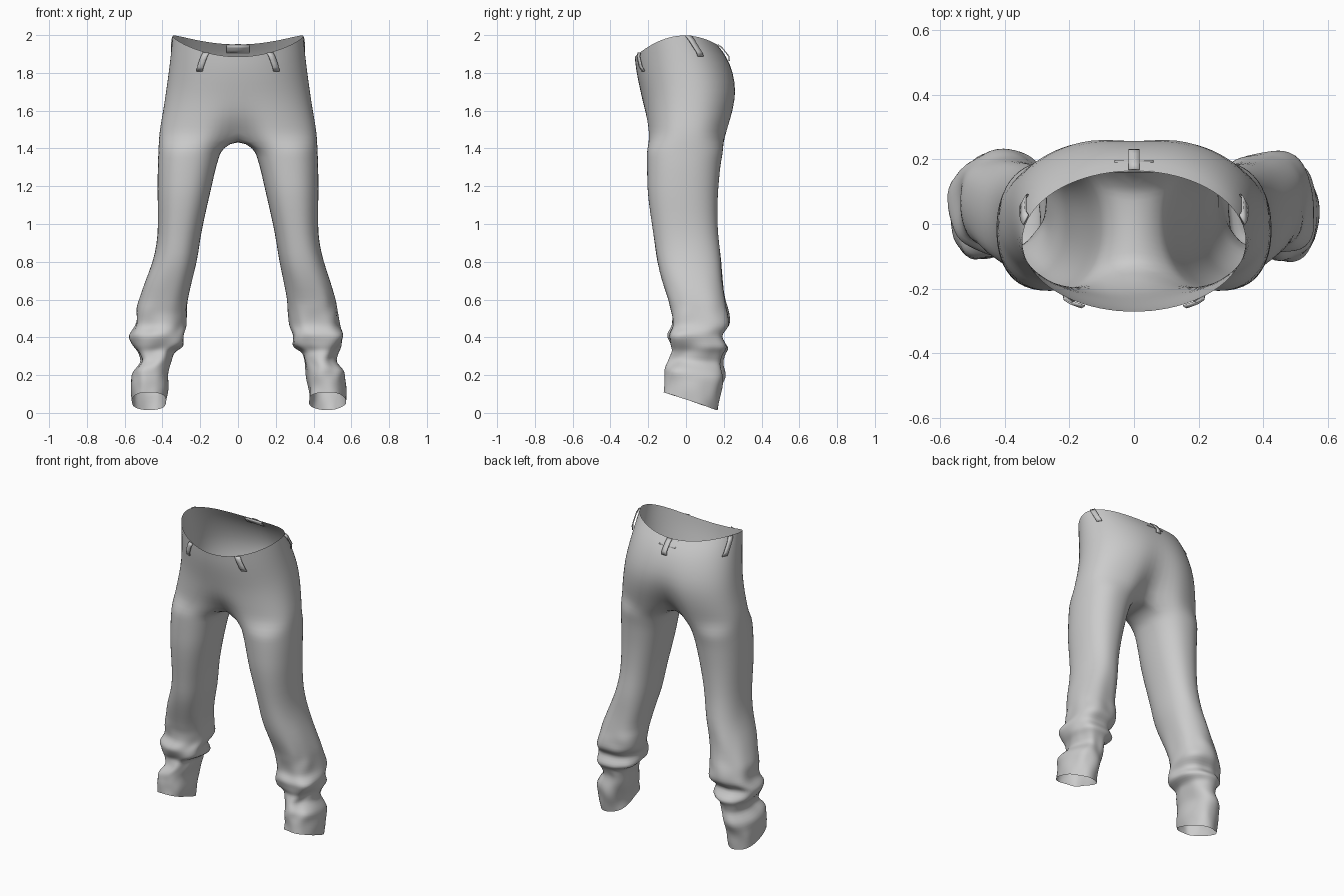
import bpy, bmesh
from math import sin, cos, pi, exp, radians
from mathutils import Vector, noise

if "Cube" in bpy.data.objects:
    bpy.data.objects.remove(bpy.data.objects["Cube"])

# Seat rows: z front, z side, z back, half width, y front, y back, front dent, back dent
SEAT = [
    (1.885, 1.995, 1.95, .347, -.272, .165, 0, 0),
    (1.82, 1.90, 1.89, .356, -.266, .217, 0, .003),
    (1.74, 1.80, 1.80, .368, -.25, .257, 0, .006),
    (1.66, 1.70, 1.70, .382, -.232, .278, 0, .015),
    (1.58, 1.60, 1.60, .397, -.222, .264, .01, .04),
    (1.51, 1.52, 1.52, .412, -.213, .24, .05, .08),
    (1.46, 1.46, 1.46, .419, -.211, .222, .10, .13)]
# Leg rows: z, x inner, x outer, y front, y back, hem tilt
LEG = [
    (1.40, .085, .422, -.209, .2, 0),
    (1.30, .116, .426, -.208, .182, 0),
    (1.15, .15, .427, -.204, .169, 0),
    (1.0, .185, .423, -.182, .166, 0),
    (.9, .203, .43, -.166, .176, 0),
    (.8, .217, .451, -.153, .188, 0),
    (.7, .242, .491, -.128, .194, 0),
    (.6, .261, .523, -.098, .208, 0),
    (.53, .268, .537, -.08, .224, 0),
    (.46, .272, .546, -.073, .232, 0),
    (.41, .288, .57, -.096, .185, .02),
    (.355, .278, .556, -.085, .228, .05),
    (.32, .34, .53, -.068, .205, .06),
    (.27, .352, .512, -.08, .19, .08),
    (.21, .366, .565, -.108, .202, .15),
    (.14, .37, .57, -.115, .18, .25),
    (.062, .374, .567, -.112, .166, .36)]
M, K = 20, 6          # segments round the outside, and across the inseam


def spow(v, p):
    return (abs(v) ** p) * (1 if v >= 0 else -1)


def lerp(a, b, f):
    return [p + (q - p) * f for p, q in zip(a, b)]


def seat_point(v, t):
    """Point on the right half of the seat: v is the row, t runs -90..90 degrees."""
    i = min(int(v), len(SEAT) - 2)
    zf, zs, zb, X, yf, yb, df, db = lerp(SEAT[i], SEAT[i + 1], v - i)
    s, p = sin(t), 1 - .035 * v
    x = X * spow(max(cos(t), 0), p)
    y = (yf + yb) / 2 + (yb - yf) / 2 * spow(s, p)
    y += (df if s < 0 else -db) * exp(-(x / .09) ** 2) * min(1, abs(s) * 1.5)
    z = zs + (zb - zf) / 2 * s + ((zf + zb) / 2 - zs) * s * s
    return Vector((x, y, z))


def leg_point(row, a, seed):
    """Point on a leg ring, with cloth folds growing towards the ankle."""
    z, xi, xo, yf, yb, tilt = row
    cx, cy = (xi + xo) / 2, (yf + yb) / 2
    dx, dy = (xo - xi) / 2 * spow(cos(a), .88), (yb - yf) / 2 * spow(sin(a), .88)
    amp = .13 * max(0, min(1, (.95 - z) / .55))
    n = noise.noise(Vector((cos(a) * 1.6 + seed, sin(a) * 1.6, z * 11 + sin(a + seed) * .8)))
    k = 1 + amp * n * 1.3
    return Vector((cx + dx * k, cy + dy * k, z - tilt * dy / 2 * 1.9))


def link(bm, name, subsurf=0, angle=45):
    me = bpy.data.meshes.new(name)
    bm.to_mesh(me)
    bm.free()
    ob = bpy.data.objects.new(name, me)
    bpy.context.collection.objects.link(ob)
    bpy.ops.object.select_all(action='DESELECT')
    ob.select_set(True)
    bpy.context.view_layer.objects.active = ob
    bpy.ops.object.shade_smooth_by_angle(angle=radians(angle))
    if subsurf:
        m = ob.modifiers.new("smooth", 'SUBSURF')
        m.levels = m.render_levels = subsurf
    return ob


def strip(bm, a, b):
    for i in range(len(a) - 1):
        bm.faces.new((a[i], a[i + 1], b[i + 1], b[i]))


# Trousers: seat and both legs as one open cloth surface
rows = []
for a, b in zip(LEG, LEG[1:]):
    rows.append(a)
    if a[0] < .65 or a[0] > 1.2:
        rows.append(lerp(a, b, .5))
rows.append(LEG[-1])

bm = bmesh.new()
for side, seed in ((1, 3.7), (-1, 9.2)):
    def add(p):
        return bm.verts.new((p.x * side, p.y, p.z))
    prev = None
    for v in range(len(SEAT)):
        ring = [add(seat_point(v, -pi / 2 + pi * i / M)) for i in range(M + 1)]
        if prev:
            strip(bm, prev, ring)
        prev = ring
    # crotch seam closes the last half ring into a leg opening
    front, back = prev[0].co.copy(), prev[-1].co.copy()
    for k in range(1, K):
        p = back.lerp(front, k / K)
        prev.append(bm.verts.new((0, p.y, p.z - .012 * sin(pi * k / K))))
    half = radians(140)
    angles = [-half + 2 * half * i / M for i in range(M + 1)]
    angles += [half + (2 * pi - 2 * half) * k / K for k in range(1, K)]
    for row in rows:
        ring = [add(leg_point(row, a, seed)) for a in angles]
        strip(bm, prev + prev[:1], ring + ring[:1])
        prev = ring
bmesh.ops.remove_doubles(bm, verts=bm.verts, dist=.0005)
bmesh.ops.recalc_face_normals(bm, faces=bm.faces)
link(bm, "trousers", 1, 180)


# Belt loops: thin bent strips laid on the waist
def patch(name, side, v0, v1, t0, t1, width, lift):
    bm = bmesh.new()
    prev, n = None, 5
    for j in range(n + 1):
        f = j / n
        v, t = v0 + (v1 - v0) * f, radians(t0 + (t1 - t0) * f)
        p = seat_point(v, t)
        tan = (seat_point(v, t + .02) - seat_point(v, t - .02))
        tan.z = 0
        if abs(t) > 1.5:
            tan = Vector((-1 if t > 0 else 1, 0, 0))
        tan.normalize()
        out = Vector((tan.y, -tan.x, 0))
        p += out * (lift if 0 < j < n else lift * .3)
        ring = []
        for e in (-width / 2, width / 2):
            q = p + tan * e
            ring.append(bm.verts.new((q.x * side, q.y, q.z)))
        if prev:
            strip(bm, prev, ring)
        prev = ring
    bmesh.ops.recalc_face_normals(bm, faces=bm.faces)
    ob = link(bm, name, 0, 30)
    m = ob.modifiers.new("thickness", 'SOLIDIFY')
    m.thickness, m.offset = .006, 0


for side, word in ((1, "right"), (-1, "left")):
    patch("front_belt_loop_" + word, side, .02, 1.35, -61, -57, .036, .012)
    patch("side_belt_loop_" + word, side, .02, 1.2, 17, 22, .034, .012)
patch("back_belt_loop", 1, .0, 1.3, 90, 90, .034, .012)

# Label patch inside the back of the waist
patch("inner_waist_patch", 1, .05, .7, 90, 90, .12, -.012)
